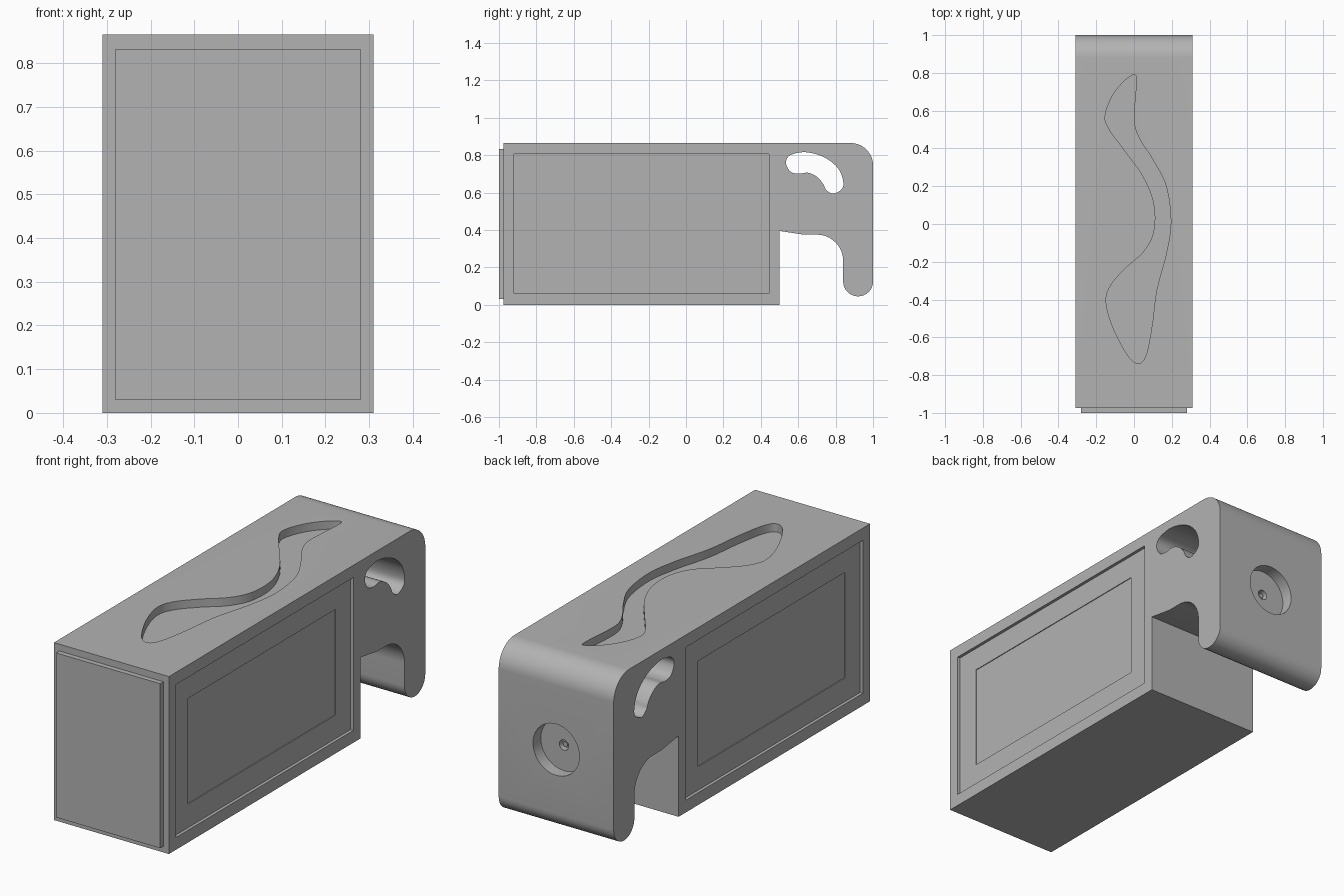
import bpy
import bmesh
import math
from mathutils import Vector

default_cube = bpy.data.objects.get("Cube")
if default_cube:
    bpy.data.objects.remove(default_cube, do_unlink=True)

grey = bpy.data.materials.new("plain grey")
grey.use_nodes = True
grey.diffuse_color = (0.45, 0.45, 0.45, 1)
grey.node_tree.nodes["Principled BSDF"].inputs["Base Color"].default_value = grey.diffuse_color


def arc(centre, radius, start, end, steps=16):
    """Points along a circular arc, with angles in degrees."""
    points = []
    for i in range(steps + 1):
        angle = math.radians(start + (end - start) * i / steps)
        points.append((centre[0] + radius * math.cos(angle),
                       centre[1] + radius * math.sin(angle)))
    return points


def smooth_loop(points, steps=6):
    """Closed smooth curve passing through the given points."""
    result = []
    count = len(points)
    for i in range(count):
        a, b, c, d = (Vector(points[(i + k) % count]) for k in (-1, 0, 1, 2))
        for s in range(steps):
            t = s / steps
            result.append(tuple(b + (c - a) * t / 2
                                + (a * 2 - b * 5 + c * 4 - d) * t * t / 2
                                + (b * 3 - a - c * 3 + d) * t ** 3 / 2))
    return result


def prism(name, outline, axis, low, high):
    """Extrude a flat outline along one axis between two positions."""
    place = {
        "x": lambda p, h: (h, p[0], p[1]),
        "y": lambda p, h: (p[0], h, p[1]),
        "z": lambda p, h: (p[0], p[1], h),
    }[axis]
    bm = bmesh.new()
    bottom = [bm.verts.new(place(p, low)) for p in outline]
    top = [bm.verts.new(place(p, high)) for p in outline]
    bm.faces.new(bottom)
    bm.faces.new(top)
    count = len(outline)
    for i in range(count):
        j = (i + 1) % count
        bm.faces.new((bottom[i], bottom[j], top[j], top[i]))
    bmesh.ops.recalc_face_normals(bm, faces=bm.faces)
    mesh = bpy.data.meshes.new(name)
    bm.to_mesh(mesh)
    bm.free()
    mesh.materials.append(grey)
    obj = bpy.data.objects.new(name, mesh)
    bpy.context.collection.objects.link(obj)
    return obj


def rectangle(left, right, bottom, top):
    return [(left, bottom), (right, bottom), (right, top), (left, top)]


def activate(obj):
    bpy.ops.object.select_all(action="DESELECT")
    obj.select_set(True)
    bpy.context.view_layer.objects.active = obj


def carve(target, cutter):
    """Subtract a cutter from the target and discard the cutter."""
    cutter.hide_render = True
    modifier = target.modifiers.new("carve", "BOOLEAN")
    modifier.operation = "DIFFERENCE"
    modifier.solver = "EXACT"
    modifier.object = cutter
    activate(target)
    bpy.ops.object.modifier_apply(modifier=modifier.name)
    bpy.data.objects.remove(cutter, do_unlink=True)


half_width = 0.31
height = 0.865
front = -0.975

# Body with the rounded rear grip hanging down behind it
profile = [(front, 0), (0.5, 0), (0.5, 0.395), (0.63, 0.375)]
profile += arc((0.70, 0.235), 0.14, 90, 0)
profile += arc((0.92, 0.125), 0.08, 180, 360)
profile += arc((0.88, height - 0.12), 0.12, 0, 90)
profile += [(front, height)]
body = prism("body", profile, "x", -half_width, half_width)

# Curved finger hole through the grip
finger_hole = smooth_loop([
    (0.535, 0.755), (0.545, 0.79), (0.578, 0.808), (0.636, 0.816),
    (0.706, 0.802), (0.77, 0.77), (0.818, 0.722), (0.84, 0.663),
    (0.834, 0.62), (0.786, 0.594), (0.749, 0.615), (0.733, 0.647),
    (0.70, 0.684), (0.652, 0.706), (0.60, 0.701), (0.558, 0.713)])
carve(body, prism("finger_hole_cutter", finger_hole, "x", -1, 1))

# Wavy recess in the top
wave = smooth_loop([
    (0, 0.79), (0.012, 0.75), (0, 0.55), (0.03, 0.45), (0.10, 0.34),
    (0.17, 0.20), (0.195, 0.01), (0.17, -0.16), (0.12, -0.35),
    (0.095, -0.54), (0.065, -0.69), (0.026, -0.738), (-0.03, -0.70),
    (-0.11, -0.55), (-0.148, -0.41), (-0.12, -0.32), (-0.04, -0.23),
    (0.053, -0.145), (0.106, -0.04), (0.106, 0.106), (0.05, 0.25),
    (-0.05, 0.39), (-0.13, 0.5), (-0.153, 0.57), (-0.116, 0.675),
    (-0.053, 0.755)])
carve(body, prism("wave_cutter", wave, "z", height - 0.04, 1))

# Stepped rectangular recess on both sides
for side in (-1, 1):
    for inset, depth in ((0, 0.015), (0.115, 0.019)):
        outline = rectangle(-0.92 + inset, 0.445 - inset,
                            0.06 + inset, 0.805 - inset)
        ends = sorted((side * (half_width - depth), side))
        carve(body, prism("side_recess_cutter", outline, "x", *ends))

# Round socket in the back, with a small hole in its floor
socket_centre = (0, 0.435)
for radius, depth in ((0.125, 0.06), (0.025, 0.09)):
    outline = arc(socket_centre, radius, 0, 360, 48)[:-1]
    carve(body, prism("socket_cutter", outline, "y", 1 - depth, 1.5))

activate(body)
bpy.ops.object.shade_smooth_by_angle(angle=math.radians(30))

# Small pin inside the socket hole
pin = prism("socket_pin", arc(socket_centre, 0.012, 0, 360, 24)[:-1],
            "y", 0.90, 0.93)
activate(pin)
bpy.ops.object.shade_smooth_by_angle(angle=math.radians(30))

# Raised plate on the front
prism("front_plate", rectangle(-0.28, 0.28, 0.03, 0.832), "y", -1, front + 0.005)
